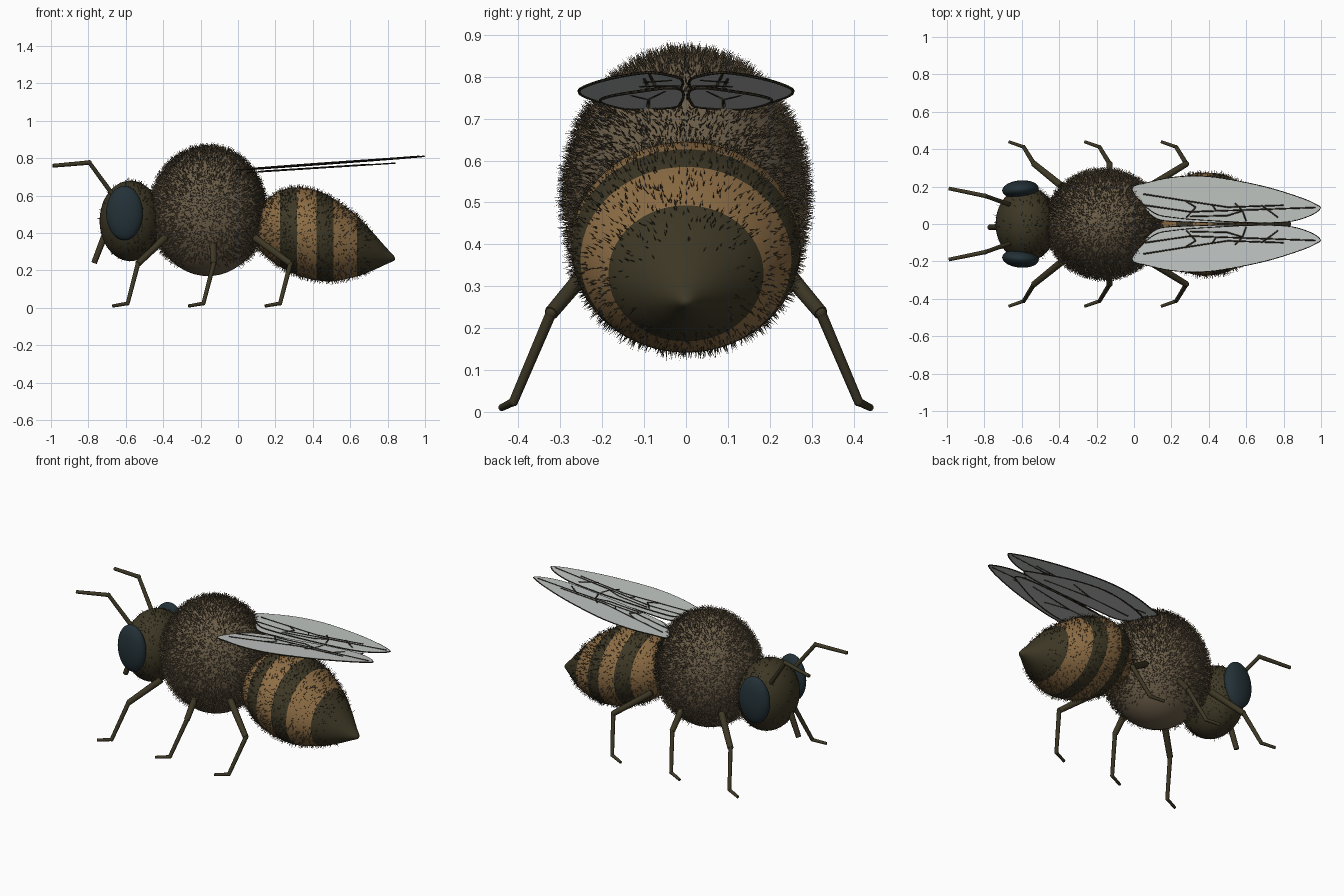
import bpy, bmesh, math, random
from mathutils import Vector, Matrix

if "Cube" in bpy.data.objects:
    bpy.data.objects.remove(bpy.data.objects["Cube"])

random.seed(4)


def material(name, rgb):
    m = bpy.data.materials.new(name)
    m.diffuse_color = (*rgb, 1)
    m.use_nodes = True
    m.node_tree.nodes["Principled BSDF"].inputs["Base Color"].default_value = m.diffuse_color
    return m


DARK = material("dark brown shell", (0.046, 0.038, 0.018))
TAN = material("tan band", (0.27, 0.155, 0.06))
BROWN = material("brown thorax", (0.145, 0.108, 0.064))
FUR = material("brown fur", (0.165, 0.122, 0.072))
FUR_DARK = material("dark fur", (0.06, 0.047, 0.027))
EYE = material("blue black eye", (0.017, 0.031, 0.038))
WING = material("pale wing", (0.52, 0.55, 0.53))
VEIN = material("wing vein", (0.03, 0.024, 0.014))


def finish(bm, name, mats, smooth=True):
    me = bpy.data.meshes.new(name)
    bmesh.ops.recalc_face_normals(bm, faces=bm.faces)
    for f in bm.faces:
        f.smooth = smooth
    bm.to_mesh(me)
    bm.free()
    for m in mats:
        me.materials.append(m)
    ob = bpy.data.objects.new(name, me)
    bpy.context.collection.objects.link(ob)
    return ob


def ellipsoid(name, centre, radii, mat, tilt=0):
    bm = bmesh.new()
    bmesh.ops.create_uvsphere(
        bm, u_segments=48, v_segments=28, radius=1,
        matrix=Matrix.Translation(centre) @ Matrix.Rotation(tilt, 4, 'Z') @ Matrix.Diagonal((*radii, 1)))
    return finish(bm, name, [mat])


def smooth_path(pts, steps, closed=False):
    """Catmull-Rom curve through the points."""
    pts = [Vector(p) for p in pts]
    n = len(pts)
    get = (lambda i: pts[i % n]) if closed else (lambda i: pts[max(0, min(n - 1, i))])
    out = []
    for i in range(n if closed else n - 1):
        a, b, c, d = (get(i + k) for k in (-1, 0, 1, 2))
        for s in range(steps):
            t = s / steps
            out.append(0.5 * (2 * b + (c - a) * t + (2 * a - 5 * b + 4 * c - d) * t * t
                              + (3 * b - a - 3 * c + d) * t ** 3))
    if not closed:
        out.append(pts[-1])
    return out


def add_rod(bm, a, b, r1, r2, sides=10):
    a, b = Vector(a), Vector(b)
    rot = (b - a).to_track_quat('Z', 'Y').to_matrix().to_4x4()
    bmesh.ops.create_cone(bm, cap_ends=True, segments=sides, radius1=r1, radius2=r2,
                          depth=(b - a).length, matrix=Matrix.Translation((a + b) / 2) @ rot)


def limb(name, pts, radii, mat):
    """Jointed rods with a ball at every inner joint."""
    bm = bmesh.new()
    for i, r in enumerate(radii):
        add_rod(bm, pts[i], pts[i + 1], r, r * 0.85)
        if i:
            bmesh.ops.create_uvsphere(bm, u_segments=10, v_segments=6, radius=r * 1.1,
                                      matrix=Matrix.Translation(pts[i]))
    ob = finish(bm, name, [mat], False)
    bpy.context.view_layer.objects.active = ob
    ob.select_set(True)
    bpy.ops.object.shade_smooth_by_angle(angle=math.radians(40))
    ob.select_set(False)


def fur(name, body, count, length, keep, dark_share):
    """Thin three-sided spikes scattered over a body."""
    me = body.data
    me.calc_loop_triangles()
    tris = list(me.loop_triangles)
    verts, faces, dark = [], [], []
    for t in random.choices(tris, weights=[t.area for t in tris], k=count):
        a, b, c = (me.vertices[i].co for i in t.vertices)
        u, v = random.random(), random.random()
        if u + v > 1:
            u, v = 1 - u, 1 - v
        p = a + (b - a) * u + (c - a) * v
        if random.random() > keep(p):
            continue
        n = t.normal
        d = (n + Vector([random.uniform(-0.45, 0.45) for _ in range(3)])).normalized()
        s = d.orthogonal().normalized() * 0.0019
        w = d.cross(s)
        k = len(verts)
        root = p - n * 0.004
        verts += [root + s, root - s / 2 + w * 0.87, root - s / 2 - w * 0.87,
                  p + d * length * random.uniform(0.5, 1.15)]
        faces += [(k, k + 1, k + 3), (k + 1, k + 2, k + 3), (k + 2, k, k + 3)]
        dark += [int(random.random() < dark_share)] * 3
    mesh = bpy.data.meshes.new(name)
    mesh.from_pydata(verts, [], faces)
    mesh.materials.append(FUR)
    mesh.materials.append(FUR_DARK)
    mesh.polygons.foreach_set("material_index", dark)
    bpy.context.collection.objects.link(bpy.data.objects.new(name, mesh))


# Thorax and head
thorax = ellipsoid("thorax", (-0.16, 0, 0.515), (0.305, 0.285, 0.345), BROWN)
head = ellipsoid("head", (-0.575, 0, 0.465), (0.165, 0.2, 0.215), DARK)

# Abdomen: rings through (x, top, bottom), with band edges on the rings
profile = [(0.085, 0.43, 0.40), (0.10, 0.495, 0.335), (0.15, 0.57, 0.275), (0.225, 0.625, 0.22),
           (0.315, 0.645, 0.175), (0.42, 0.627, 0.148), (0.51, 0.585, 0.143), (0.635, 0.493, 0.168),
           (0.72, 0.405, 0.2), (0.79, 0.325, 0.232), (0.83, 0.283, 0.25), (0.84, 0.266, 0.26)]
bm = bmesh.new()
SIDES = 56
rings = []
for x, top, low in smooth_path(profile, 4):
    mid, r = (top + low) / 2, (top - low) / 2
    rings.append([bm.verts.new((x, 1.14 * r * math.cos(2 * math.pi * i / SIDES),
                                mid + r * math.sin(2 * math.pi * i / SIDES))) for i in range(SIDES)])
for a, b in zip(rings, rings[1:]):
    for i in range(SIDES):
        j = (i + 1) % SIDES
        f = bm.faces.new((a[i], a[j], b[j], b[i]))
        x = f.calc_center_median().x
        f.material_index = sum(x > e for e in (0.225, 0.315, 0.42, 0.51, 0.635)) % 2
bm.faces.new(rings[0])
bm.faces.new(rings[-1]).material_index = 1
abdomen = finish(bm, "abdomen", [TAN, DARK])

# Fur
fur("thorax_fur", thorax, 15000, 0.029, lambda p: min(1, max(0, (p.z - 0.22) / 0.12)), 0.3)
fur("abdomen_fur", abdomen, 3600, 0.024,
    lambda p: 0.9 if p.x < 0.64 else max(0, 0.8 - (p.x - 0.64) * 8), 0.6)
fur("head_fur", head, 1500, 0.02, lambda p: 0.8 if p.x > -0.6 and p.z > 0.3 else 0.08, 0.6)

# Mouth part
limb("proboscis", [(-0.70, -0.015, 0.42), (-0.77, -0.018, 0.24)], [0.018], DARK)

# Forewing and hindwing outlines, veins (flat x, y positions of the +y side)
fore = [(-0.01, 0.185), (0.08, 0.222), (0.22, 0.25), (0.38, 0.254), (0.54, 0.232), (0.72, 0.193),
        (0.89, 0.14), (0.97, 0.105), (0.995, 0.083), (0.94, 0.045), (0.83, 0.014), (0.65, 0.008),
        (0.4, 0.02), (0.22, 0.035), (0.1, 0.065)]
hind = [(0.05, 0.13), (0.2, 0.185), (0.38, 0.205), (0.56, 0.17), (0.74, 0.095), (0.84, 0.04),
        (0.76, 0.012), (0.55, 0.006), (0.3, 0.012), (0.12, 0.03)]
fore_veins = [[(0.06, 0.1), (0.3, 0.065), (0.6, 0.075), (0.97, 0.088)],
              [(0.05, 0.16), (0.27, 0.125), (0.5, 0.09), (0.8, 0.1)],
              [(0.28, 0.12), (0.33, 0.09), (0.28, 0.035)], [(0.42, 0.1), (0.44, 0.07)],
              [(0.54, 0.11), (0.58, 0.07), (0.6, 0.015)], [(0.68, 0.1), (0.71, 0.08), (0.77, 0.035)],
              [(0.3, 0.04), (0.5, 0.045), (0.58, 0.07)]]
hind_veins = [[(0.12, 0.09), (0.4, 0.09), (0.7, 0.05)], [(0.4, 0.09), (0.55, 0.13)]]


def wing(name, outline, veins, side, height):
    edge = [Vector((p.x, p.y * side, height(p.x, p.y)))
            for p in smooth_path([(x, y, 0) for x, y in outline], 4, True)]
    bm = bmesh.new()
    face = bm.faces.new([bm.verts.new(p) for p in edge])
    ext = bmesh.ops.extrude_face_region(bm, geom=[face])
    bmesh.ops.translate(bm, vec=(0, 0, 0.003),
                        verts=[v for v in ext['geom'] if isinstance(v, bmesh.types.BMVert)])
    finish(bm, name, [WING], False)
    bm = bmesh.new()
    for a, b in zip(edge, edge[1:] + edge[:1]):
        add_rod(bm, a, b, 0.0036, 0.0036, 6)
    for line in veins:
        pts = [Vector((x, y * side, height(x, y) + 0.002)) for x, y in line]
        for a, b in zip(pts, pts[1:]):
            add_rod(bm, a, b, 0.0045, 0.004, 6)
    finish(bm, name + "_veins", [VEIN])


# Paired parts
for side, tag in ((1, "left"), (-1, "right")):
    ellipsoid("eye_" + tag, (-0.607, side * 0.185, 0.507), (0.098, 0.048, 0.145), EYE, side * 0.08)
    limb("antenna_" + tag, [(-0.64, side * 0.095, 0.565), (-0.795, side * 0.15, 0.777),
                            (-0.99, side * 0.19, 0.76)], [0.013, 0.012], DARK)
    for leg, hip, knee in (("front_leg_", -0.39, -0.535), ("middle_leg_", -0.135, -0.13),
                           ("hind_leg_", 0.09, 0.28)):
        foot = {"front_leg_": -0.59, "middle_leg_": -0.185, "hind_leg_": 0.225}[leg]
        limb(leg + tag, [(hip, side * 0.205, 0.375), (knee, side * 0.322, 0.236),
                         (foot, side * 0.412, 0.024), (foot - 0.08, side * 0.44, 0.01)],
             [0.02, 0.013, 0.01], DARK)
    wing("forewing_" + tag, fore, fore_veins, side, lambda x, y: 0.733 + 0.075 * x + 0.03 * y)
    wing("hindwing_" + tag, hind, hind_veins, side, lambda x, y: 0.72 + 0.064 * x)
